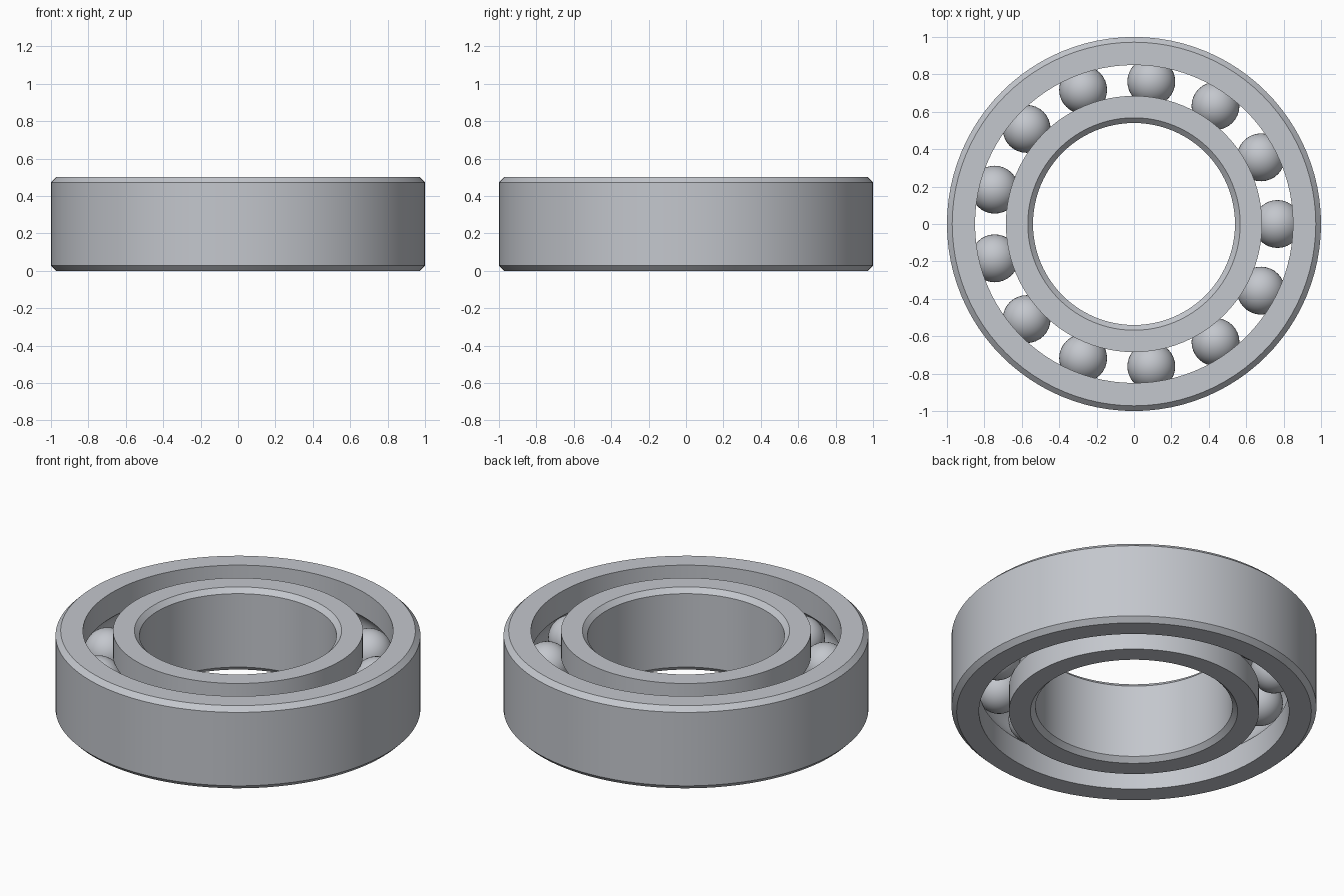
import bpy
import bmesh
from math import sin, cos, tau, pi, acos, radians
from mathutils import Matrix, Vector

cube = bpy.data.objects.get("Cube")
if cube:
    bpy.data.objects.remove(cube, do_unlink=True)

WIDTH = 0.5
MID = WIDTH / 2
PITCH = 0.767       # radius of the circle of ball centres
BALL = 0.128
GROOVE = 0.13
CHAMFER = 0.028
BALLS = 13
SEGMENTS = 96

steel = bpy.data.materials.new("brushed steel")
steel.use_nodes = True
colour = (0.55, 0.57, 0.61, 1)
steel.diffuse_color = colour
steel.node_tree.nodes["Principled BSDF"].inputs["Base Color"].default_value = colour


def finish(bm, name, angle):
    bmesh.ops.recalc_face_normals(bm, faces=bm.faces)
    mesh = bpy.data.meshes.new(name)
    bm.to_mesh(mesh)
    bm.free()
    mesh.materials.append(steel)
    obj = bpy.data.objects.new(name, mesh)
    bpy.context.collection.objects.link(obj)
    bpy.ops.object.select_all(action="DESELECT")
    obj.select_set(True)
    bpy.context.view_layer.objects.active = obj
    bpy.ops.object.shade_smooth_by_angle(angle=radians(angle))
    return obj


def race(name, plain, grooved):
    """Ring with a chamfered plain wall and a ball groove in the other wall."""
    side = 1 if grooved > PITCH else -1
    inset = plain - side * CHAMFER
    profile = [(grooved, 0), (inset, 0), (plain, CHAMFER),
               (plain, WIDTH - CHAMFER), (inset, WIDTH), (grooved, WIDTH)]
    # Groove arc, from its upper lip to its lower lip
    half = acos(abs(grooved - PITCH) / GROOVE)
    steps = 14
    for i in range(steps + 1):
        a = half * (1 - 2 * i / steps)
        profile.append((PITCH + side * GROOVE * cos(a), MID + GROOVE * sin(a)))

    bm = bmesh.new()
    rings = []
    for s in range(SEGMENTS):
        a = tau * s / SEGMENTS
        rings.append([bm.verts.new((r * cos(a), r * sin(a), z)) for r, z in profile])
    count = len(profile)
    for s in range(SEGMENTS):
        one, two = rings[s], rings[(s + 1) % SEGMENTS]
        for i in range(count):
            j = (i + 1) % count
            bm.faces.new((one[i], two[i], two[j], one[j]))
    return finish(bm, name, 25)


race("outer_race", 1.0, 0.85)
race("inner_race", 0.54, 0.685)

# Evenly spaced balls
for n in range(BALLS):
    a = tau * n / BALLS
    bm = bmesh.new()
    place = Matrix.Translation(Vector((PITCH * cos(a), PITCH * sin(a), MID)))
    bmesh.ops.create_uvsphere(bm, u_segments=32, v_segments=20, radius=BALL, matrix=place)
    finish(bm, f"ball_{n + 1}", 60)
